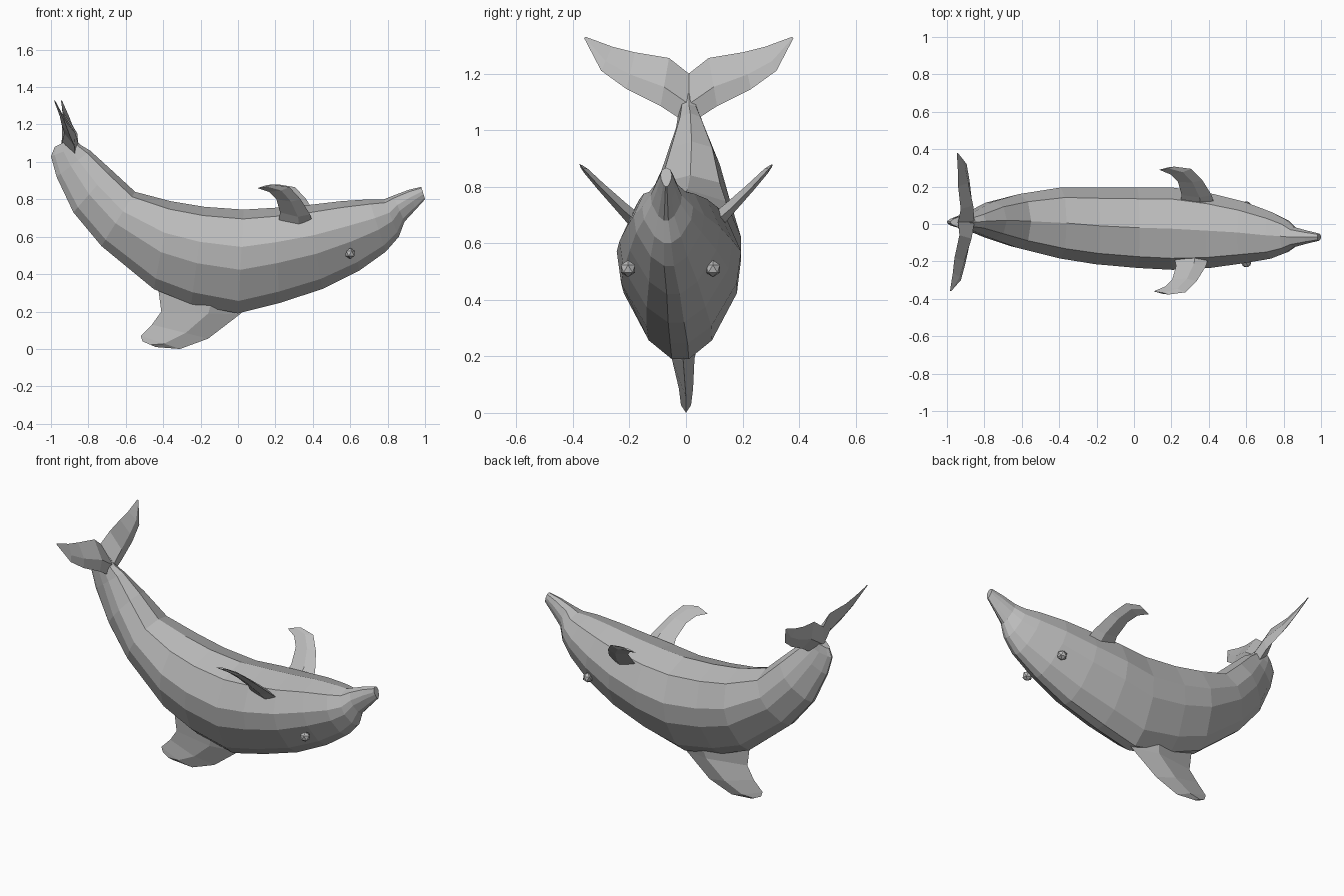
import bpy
import bmesh
from mathutils import Vector

default_cube = bpy.data.objects.get("Cube")
if default_cube:
    bpy.data.objects.remove(default_cube, do_unlink=True)

# Single skin colour
skin = bpy.data.materials.new("grey skin")
skin.use_nodes = True
skin.diffuse_color = (0.5, 0.5, 0.5, 1)
skin.node_tree.nodes["Principled BSDF"].inputs["Base Color"].default_value = skin.diffuse_color


def finish(name, bm):
    """Turn a bmesh into a flat shaded, coloured object."""
    bmesh.ops.recalc_face_normals(bm, faces=bm.faces)
    mesh = bpy.data.meshes.new(name)
    bm.to_mesh(mesh)
    bm.free()
    mesh.materials.append(skin)
    obj = bpy.data.objects.new(name, mesh)
    bpy.context.collection.objects.link(obj)
    return obj


def loft(name, rings):
    """Skin a row of closed rings and cap both ends."""
    bm = bmesh.new()
    rows = [[bm.verts.new(point) for point in ring] for ring in rings]
    count = len(rows[0])
    for row, following in zip(rows, rows[1:]):
        for i in range(count):
            j = (i + 1) % count
            bm.faces.new((row[i], row[j], following[j], following[i]))
    bm.faces.new(rows[0])
    bm.faces.new(rows[-1])
    return finish(name, bm)


def fin(name, stations, thick_axis):
    """Loft a blade from (leading point, trailing point, half thickness) stations."""
    axis = Vector(thick_axis)
    rings = []
    for lead, trail, thickness in stations:
        lead, trail = Vector(lead), Vector(trail)
        middle = lead.lerp(trail, 0.4)
        rings.append([lead, middle + axis * thickness, trail, middle - axis * thickness])
    return loft(name, rings)


# Half cross-section: (share of half width, share of the way from belly to back)
half_profile = [(0.72, 0.09), (1, 0.36), (0.93, 0.58), (0.52, 0.88), (0.14, 1)]
profile = [(0, 0)] + half_profile + [(-w, t) for w, t in reversed(half_profile)]

# Body stations from tail stock to beak: belly x, z, back x, z, centre y, half width
stations = [
    (-0.88, 1.13, -0.98, 1.08, 0.01, 0.03),
    (-0.84, 1.09, -1.0, 1.03, 0.01, 0.035),
    (-0.79, 1.06, -0.97, 0.92, 0.015, 0.05),
    (-0.68, 0.96, -0.88, 0.73, 0.02, 0.1),
    (-0.55, 0.84, -0.73, 0.55, 0.015, 0.145),
    (-0.36, 0.79, -0.45, 0.32, 0.005, 0.19),
    (-0.18, 0.76, -0.25, 0.24, -0.01, 0.205),
    (0.03, 0.745, 0, 0.19, -0.02, 0.215),
    (0.2, 0.755, 0.22, 0.245, -0.025, 0.22),
    (0.38, 0.77, 0.45, 0.32, -0.035, 0.2),
    (0.55, 0.79, 0.65, 0.42, -0.045, 0.165),
    (0.7, 0.8, 0.79, 0.52, -0.06, 0.125),
    (0.78, 0.8, 0.86, 0.6, -0.065, 0.09),
    (0.83, 0.82, 0.89, 0.68, -0.07, 0.055),
    (0.91, 0.85, 0.95, 0.745, -0.07, 0.035),
    (0.98, 0.867, 1, 0.8, -0.07, 0.02),
]
body_rings = []
for belly_x, belly_z, back_x, back_z, centre, half_width in stations:
    belly = Vector((belly_x, centre, belly_z))
    back = Vector((back_x, centre, back_z))
    body_rings.append([belly.lerp(back, t) + Vector((0, w * half_width, 0)) for w, t in profile])
loft("body", body_rings)

# Back fin, hanging below the body
fin("back_fin", [
    ((0.06, -0.01, 0.24), (-0.43, -0.01, 0.35), 0.06),
    ((0.01, -0.01, 0.185), (-0.41, -0.01, 0.2), 0.04),
    ((-0.16, 0, 0.055), (-0.46, 0, 0.13), 0.025),
    ((-0.31, 0, 0), (-0.52, 0, 0.07), 0.018),
    ((-0.44, 0, 0.01), (-0.51, 0, 0.04), 0.01),
], (0, 1, 0))

# Tail flukes: x, spread, z for each edge, mirrored with a slight yaw
fluke = [
    ((-0.87, 0, 1.02), (-0.94, 0, 1.2), 0.045),
    ((-0.87, 0.1, 1.085), (-0.93, 0.07, 1.255), 0.03),
    ((-0.89, 0.22, 1.145), (-0.95, 0.19, 1.275), 0.018),
    ((-0.91, 0.31, 1.21), (-0.955, 0.27, 1.295), 0.01),
    ((-0.96, 0.37, 1.325), (-0.965, 0.365, 1.33), 0.003),
]
for name, side in (("left_fluke", 1), ("right_fluke", -1)):
    def place(point):
        x, y, z = point
        return (x + 0.05 * y * side, 0.01 + y * side, z)
    fin(name, [(place(a), place(b), t) for a, b, t in fluke], (1, 0, 0))

# Flippers: x, distance out from the body axis, z for each edge
flipper = [
    ((0.42, 0.12, 0.66), (0.23, 0.14, 0.67), 0.03),
    ((0.4, 0.19, 0.72), (0.24, 0.19, 0.73), 0.022),
    ((0.35, 0.27, 0.8), (0.22, 0.26, 0.8), 0.015),
    ((0.29, 0.33, 0.865), (0.18, 0.3, 0.84), 0.01),
    ((0.2, 0.342, 0.88), (0.12, 0.325, 0.86), 0.005),
]
for name, side in (("left_flipper", 1), ("right_flipper", -1)):
    def place(point):
        x, y, z = point
        return (x + 0.015 * side, -0.035 + y * side, z)
    fin(name, [(place(a), place(b), t) for a, b, t in flipper], (0, -0.6 * side, 0.8))

# Eyes: low-poly bumps on the sides of the head
for name, side in (("left_eye", 1), ("right_eye", -1)):
    bm = bmesh.new()
    bmesh.ops.create_icosphere(bm, subdivisions=1, radius=0.03)
    bmesh.ops.translate(bm, verts=bm.verts, vec=(0.6, -0.055 + 0.15 * side, 0.51))
    finish(name, bm)
